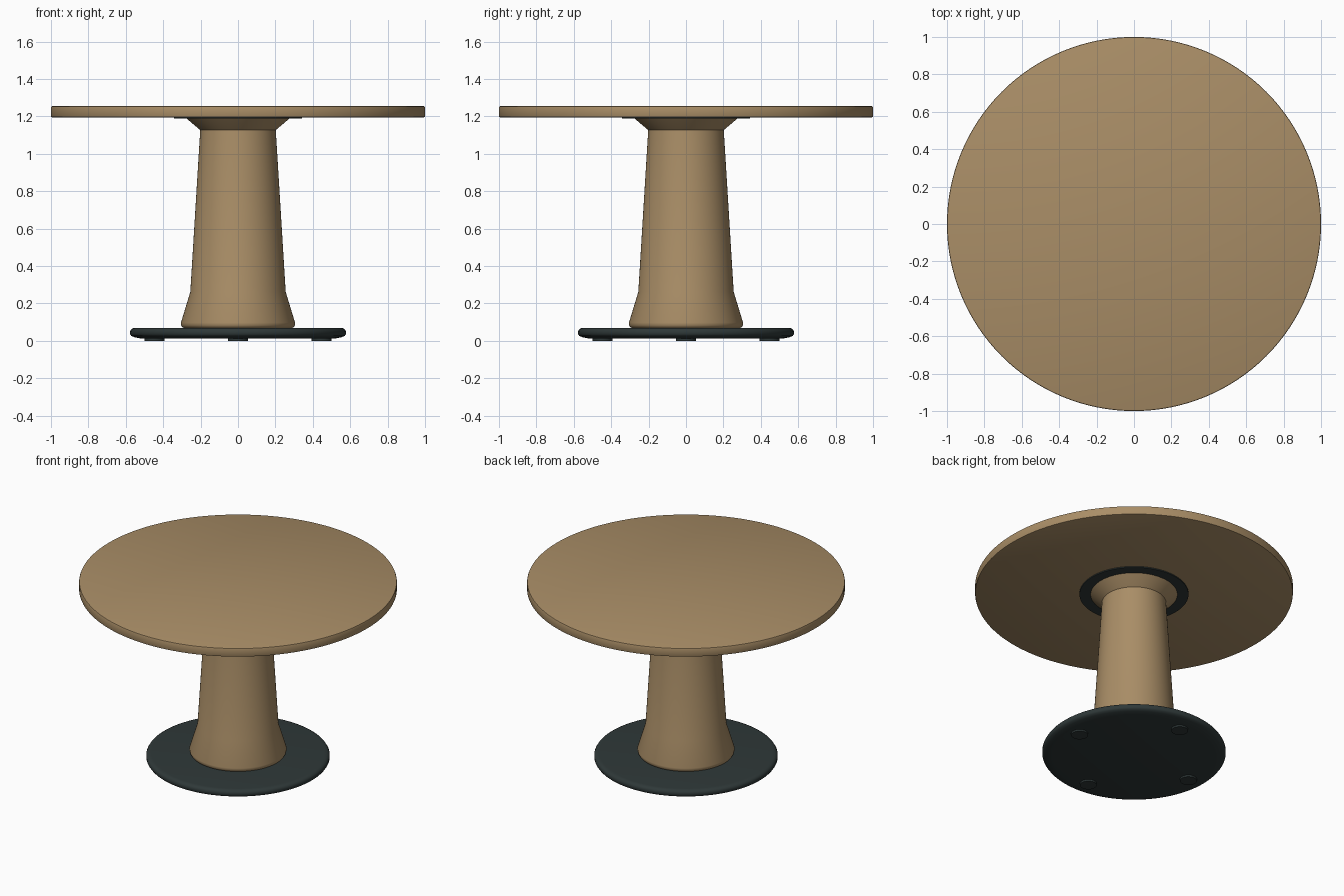
import bpy, bmesh, math

if "Cube" in bpy.data.objects:
    bpy.data.objects.remove(bpy.data.objects["Cube"])

def material(name, rgb):
    m = bpy.data.materials.new(name)
    m.diffuse_color = (*rgb, 1.0)
    m.use_nodes = True
    m.node_tree.nodes["Principled BSDF"].inputs["Base Color"].default_value = m.diffuse_color
    return m

wood = material("tan wood", (0.40, 0.27, 0.135))
metal = material("dark slate metal", (0.028, 0.040, 0.040))

def lathe(name, profile, mat, segments=96, at=(0, 0), angle=30):
    """Spin (radius, z) points, listed bottom to top, into a capped solid."""
    bm = bmesh.new()
    rings = []
    for r, z in profile:
        rings.append([bm.verts.new((r * math.cos(2 * math.pi * i / segments),
                                    r * math.sin(2 * math.pi * i / segments), z))
                      for i in range(segments)])
    for a, b in zip(rings, rings[1:]):
        for i in range(segments):
            j = (i + 1) % segments
            bm.faces.new((a[i], a[j], b[j], b[i]))
    bm.faces.new(rings[0][::-1])
    bm.faces.new(rings[-1])
    mesh = bpy.data.meshes.new(name)
    bm.to_mesh(mesh)
    bm.free()
    mesh.materials.append(mat)
    ob = bpy.data.objects.new(name, mesh)
    ob.location = (at[0], at[1], 0)
    bpy.context.collection.objects.link(ob)
    bpy.ops.object.select_all(action='DESELECT')
    ob.select_set(True)
    bpy.context.view_layer.objects.active = ob
    bpy.ops.object.shade_smooth_by_angle(angle=math.radians(angle))
    return ob

# Round top with slightly eased edges
lathe("table_top", [(0.993, 1.195), (0.998, 1.197), (1.0, 1.202),
                    (1.0, 1.248), (0.998, 1.253), (0.993, 1.255)], wood, 128)

# Thin mounting plate under the top
lathe("mounting_plate", [(0.343, 1.188), (0.343, 1.196)], metal)

# Tapered pedestal flaring at both ends
lathe("pedestal", [(0.288, 0.068), (0.298, 0.073), (0.304, 0.083), (0.305, 0.098),
                   (0.255, 0.262), (0.202, 1.127), (0.268, 1.183), (0.275, 1.190)],
      wood, angle=50)

# Floor disc with rounded rim
lathe("base_disc", [(0.515, 0.012), (0.555, 0.020), (0.571, 0.027), (0.577, 0.036),
                    (0.577, 0.052), (0.571, 0.062), (0.560, 0.068), (0.545, 0.070)],
      metal, angle=40)

# Four glides under the disc
for k in range(4):
    a = k * math.pi / 2
    lathe(f"foot_glide_{k + 1}", [(0.053, 0.0), (0.053, 0.016)], metal, 32,
          (0.447 * math.cos(a), 0.447 * math.sin(a)))
